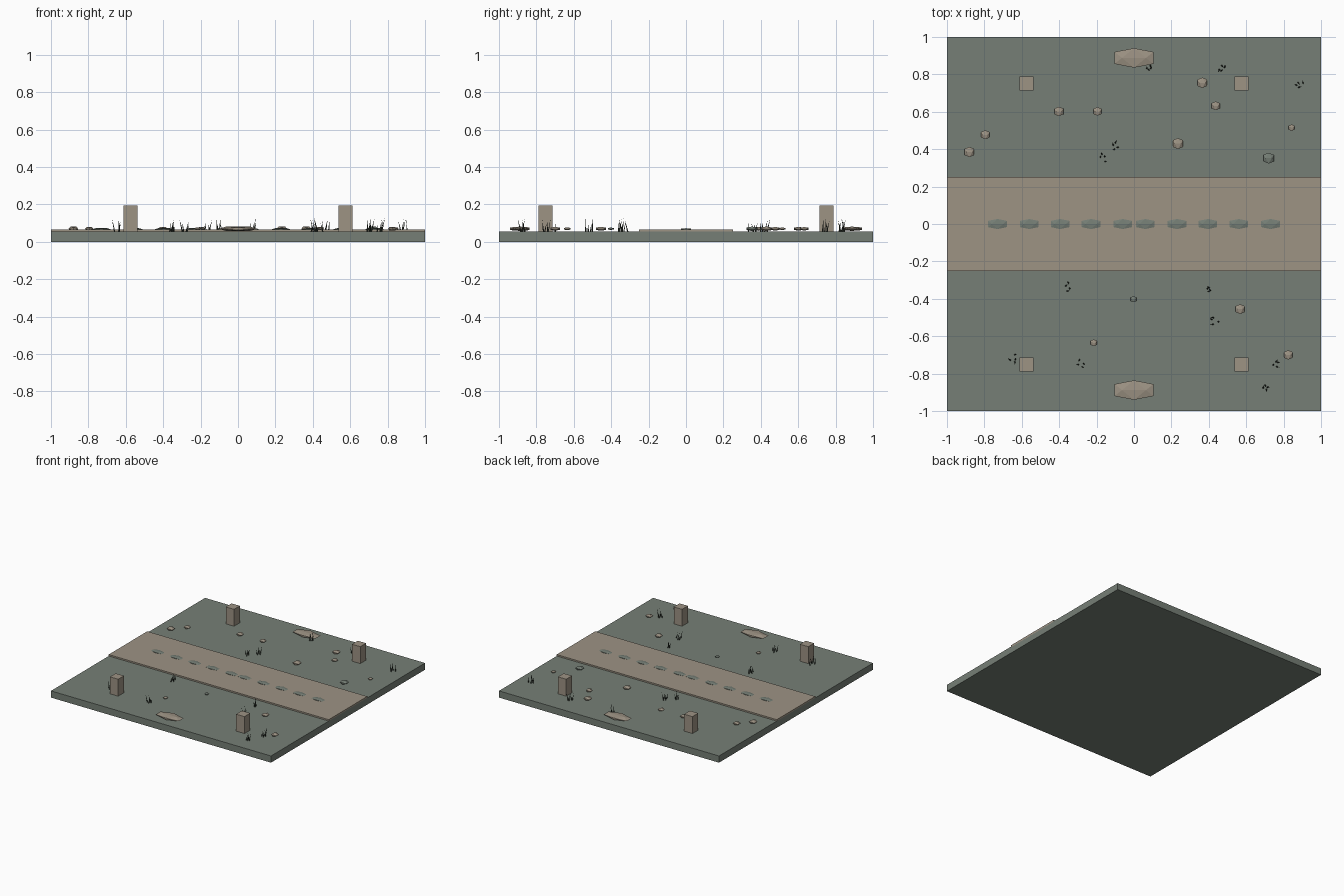
import bpy, bmesh, random
from math import pi, sin, cos
from mathutils import Matrix, Vector

if "Cube" in bpy.data.objects:
    bpy.data.objects.remove(bpy.data.objects["Cube"])

random.seed(4)
GROUND_Z, PATH_Z = 0.055, 0.067


def srgb(r, g, b):
    f = lambda c: (c / 255 / 12.92) if c < 11 else ((c / 255 + 0.055) / 1.055) ** 2.4
    return (f(r), f(g), f(b), 1)


def material(name, rgb):
    m = bpy.data.materials.new(name)
    m.diffuse_color = srgb(*rgb)
    m.use_nodes = True
    m.node_tree.nodes["Principled BSDF"].inputs["Base Color"].default_value = m.diffuse_color
    return m


MOSS = material("moss grey", (118, 127, 118))
SAND = material("sandstone", (157, 147, 132))
GRASS = material("dark grass", (56, 63, 54))


def finish(name, bm, mat):
    bmesh.ops.recalc_face_normals(bm, faces=bm.faces)
    me = bpy.data.meshes.new(name)
    bm.to_mesh(me)
    bm.free()
    me.materials.append(mat)
    ob = bpy.data.objects.new(name, me)
    bpy.context.collection.objects.link(ob)
    return ob


def box(name, x0, x1, y0, y1, z0, z1, mat):
    bm = bmesh.new()
    bmesh.ops.create_cube(bm, size=1, matrix=Matrix.Translation(
        ((x0 + x1) / 2, (y0 + y1) / 2, (z0 + z1) / 2))
        @ Matrix.Diagonal((x1 - x0, y1 - y0, z1 - z0, 1)))
    return finish(name, bm, mat)


def stone(name, centre, half, mat):
    """Squashed 20-sided stone with its top ridge along x."""
    t = 0.618
    pts = []
    for a in (-1, 1):
        for b in (-1, 1):
            pts += [(a * t, 0, b), (0, a, b * t), (a, b * t, 0)]
    bm = bmesh.new()
    for p in pts:
        bm.verts.new(Vector(centre) + Vector([p[i] * half[i] for i in range(3)]))
    bmesh.ops.convex_hull(bm, input=bm.verts)
    return finish(name, bm, mat)


# ground slab and path
box("ground_slab", -1, 1, -1, 1, 0, GROUND_Z, MOSS)
box("path", -1, 1, -0.25, 0.25, GROUND_Z - 0.005, PATH_Z, SAND)

# worn marks along the middle of the path
for x in (0.06, 0.23, 0.395, 0.56, 0.73):
    for s in (-1, 1):
        stone("path_mark", (s * x, 0, PATH_Z), (0.05, 0.027, 0.006), MOSS)

# four posts and two long boulders
for sx in (-1, 1):
    for sy in (-1, 1):
        x, y = sx * 0.574, sy * 0.752
        box("post", x - 0.0375, x + 0.0375, y - 0.0375, y + 0.0375,
            GROUND_Z - 0.005, 0.194, SAND)
for s in (-1, 1):
    stone("boulder", (0, s * 0.888, 0.07), (0.104, 0.052, 0.0115), SAND)

# scattered pebbles: x, y, radius
pebbles = [(-.88, .385, .027), (-.795, .477, .024), (-.402, .602, .025),
           (-.195, .602, .023), (.365, .755, .028), (.437, .632, .023),
           (.843, .515, .017), (.235, .43, .029), (-.215, -.635, .018),
           (.567, -.455, .026), (.825, -.7, .025)]
for x, y, r in pebbles:
    stone("pebble", (x, y, 0.07), (r * 0.95, r, r * 0.4), SAND)
for x, y, r in [(.72, .352, .029), (-.003, -.402, .016)]:
    stone("mossy_pebble", (x, y, 0.07), (r * 0.95, r, r * 0.4), MOSS)

# grass tufts of thin leaning blades
tufts = [(.08, .835), (.465, .83), (.885, .742), (-.1, .42), (-.165, .355),
         (-.355, -.335), (.4, -.35), (.43, -.515), (-.645, -.72),
         (-.28, -.745), (.76, -.745), (.705, -.87)]
for tx, ty in tufts:
    bm = bmesh.new()
    for k in range(4):
        a = k * pi / 2 + random.uniform(-0.6, 0.6)
        d = random.uniform(0.008, 0.024)
        h = random.uniform(0.045, 0.075)
        base = Vector((tx + d * cos(a), ty + d * sin(a), GROUND_Z))
        lean = random.uniform(0, 2 * pi)
        axis = Vector((0.25 * cos(lean), 0.25 * sin(lean), 1)).normalized()
        rot = axis.to_track_quat('Z', 'Y').to_matrix().to_4x4()
        bmesh.ops.create_cone(bm, cap_ends=True, segments=4, radius1=0.004,
                              radius2=0.0, depth=h,
                              matrix=Matrix.Translation(base + axis * h / 2) @ rot)
    finish("grass_tuft", bm, GRASS)
